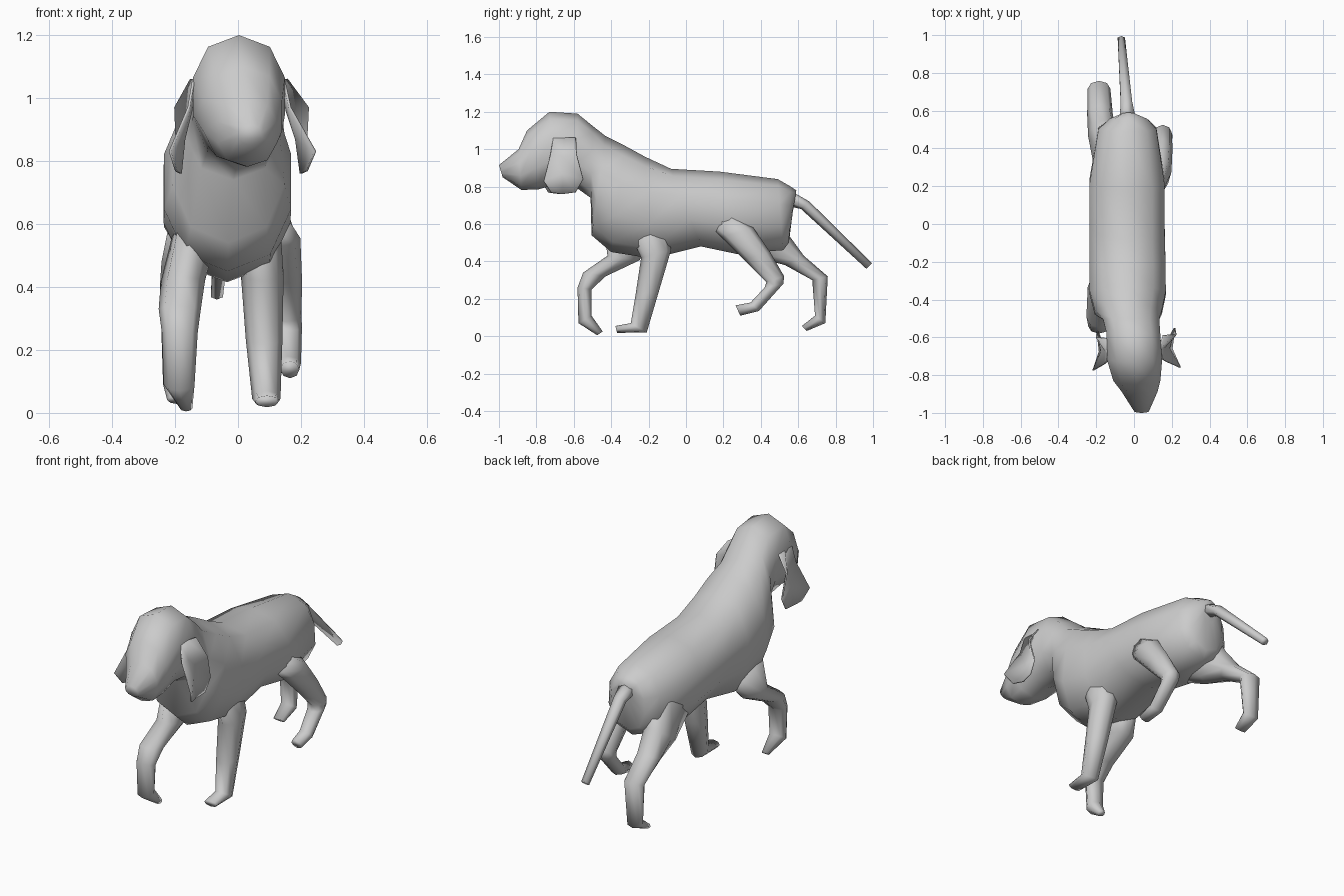
import bpy, bmesh
from math import sin, cos, tau, copysign


def finish(name, bm):
    bmesh.ops.recalc_face_normals(bm, faces=bm.faces[:])
    me = bpy.data.meshes.new(name)
    bm.to_mesh(me)
    bm.free()
    for p in me.polygons:
        p.use_smooth = True
    ob = bpy.data.objects.new(name, me)
    bpy.context.collection.objects.link(ob)
    return ob


def loft(name, rings, sides=8, power=1.0):
    """Each ring: (y, z) of one side outline, (y, z) of the other, centre x, half width."""
    bm = bmesh.new()
    loops = []
    for y0, z0, y1, z1, cx, hw in rings:
        loop = []
        for i in range(sides):
            c, s = cos(tau * i / sides), sin(tau * i / sides)
            s = copysign(abs(s) ** power, s)
            loop.append(bm.verts.new((cx + s * hw,
                                      (y0 + y1) / 2 + c * (y0 - y1) / 2,
                                      (z0 + z1) / 2 + c * (z0 - z1) / 2)))
        loops.append(loop)
    for a, b in zip(loops, loops[1:]):
        for i in range(sides):
            j = (i + 1) % sides
            bm.faces.new((a[i], a[j], b[j], b[i]))
    bm.faces.new(loops[0])
    bm.faces.new(loops[-1])
    return finish(name, bm)


# Torso, neck and head in one skin, from rump to nose
loft("body_and_head", [
    (0.59, 0.78, 0.57, 0.66, -0.03, 0.04),
    (0.56, 0.80, 0.55, 0.50, -0.03, 0.105),
    (0.49, 0.84, 0.52, 0.46, -0.035, 0.16),
    (0.18, 0.88, 0.27, 0.44, -0.037, 0.207),
    (-0.08, 0.895, 0.08, 0.48, -0.037, 0.207),
    (-0.22, 0.96, -0.18, 0.415, -0.035, 0.21),
    (-0.33, 1.02, -0.40, 0.45, -0.033, 0.21),
    (-0.43, 1.07, -0.505, 0.54, -0.03, 0.185),
    (-0.50, 1.125, -0.51, 0.74, -0.015, 0.155),
    (-0.58, 1.19, -0.58, 0.79, -0.003, 0.148),
    (-0.73, 1.20, -0.70, 0.81, 0.003, 0.152),
    (-0.85, 1.10, -0.79, 0.785, 0.015, 0.13),
    (-0.895, 1.0, -0.88, 0.782, 0.03, 0.098),
    (-1.0, 0.915, -0.98, 0.85, 0.04, 0.04),
], sides=10, power=0.82)

# Tail
loft("tail", [
    (0.52, 0.80, 0.53, 0.70, -0.03, 0.055),
    (0.66, 0.72, 0.615, 0.68, -0.04, 0.035),
    (0.995, 0.39, 0.965, 0.36, -0.067, 0.022),
], sides=6)

# Front legs: one planted, one lifted forward with the paw folded back
loft("front_leg_right", [
    (-0.34, 0.64, -0.10, 0.66, 0.06, 0.07),
    (-0.24, 0.42, -0.08, 0.46, 0.077, 0.068),
    (-0.27, 0.22, -0.145, 0.24, 0.083, 0.058),
    (-0.295, 0.07, -0.21, 0.02, 0.09, 0.045),
    (-0.378, 0.055, -0.368, 0.018, 0.092, 0.038),
])
loft("front_leg_left", [
    (-0.44, 0.60, -0.16, 0.52, -0.14, 0.07),
    (-0.42, 0.43, -0.25, 0.405, -0.175, 0.07),
    (-0.55, 0.34, -0.43, 0.32, -0.185, 0.067),
    (-0.58, 0.26, -0.505, 0.25, -0.185, 0.057),
    (-0.575, 0.07, -0.505, 0.11, -0.187, 0.049),
    (-0.475, 0.005, -0.445, 0.025, -0.165, 0.02),
])

# Hind legs: right one swung forward off the ground, left one pushing back
loft("hind_leg_right", [
    (0.16, 0.56, 0.22, 0.67, 0.135, 0.025),
    (0.19, 0.53, 0.36, 0.58, 0.14, 0.058),
    (0.31, 0.41, 0.45, 0.45, 0.15, 0.053),
    (0.43, 0.29, 0.525, 0.32, 0.152, 0.05),
    (0.42, 0.26, 0.52, 0.28, 0.155, 0.048),
    (0.345, 0.18, 0.39, 0.135, 0.16, 0.04),
    (0.265, 0.165, 0.29, 0.11, 0.165, 0.03),
])
loft("hind_leg_left", [
    (0.20, 0.50, 0.44, 0.74, -0.13, 0.085),
    (0.38, 0.42, 0.55, 0.54, -0.165, 0.078),
    (0.53, 0.38, 0.63, 0.43, -0.18, 0.068),
    (0.675, 0.30, 0.758, 0.32, -0.185, 0.06),
    (0.69, 0.11, 0.745, 0.07, -0.19, 0.048),
    (0.62, 0.055, 0.645, 0.028, -0.19, 0.035),
])

# Hanging ears: a folded sheet of three points per row, given thickness
EAR = [
    [(0.145, -0.71, 1.06), (0.14, -0.65, 1.06), (0.155, -0.59, 1.06)],
    [(0.165, -0.725, 0.97), (0.155, -0.66, 0.96), (0.222, -0.585, 0.97)],
    [(0.245, -0.76, 0.83), (0.185, -0.66, 0.87), (0.215, -0.55, 0.84)],
    [(0.218, -0.72, 0.768), (0.20, -0.66, 0.76), (0.21, -0.59, 0.77)],
]


def ear(name, place):
    bm = bmesh.new()
    rows = [[bm.verts.new(place(*p)) for p in row] for row in EAR]
    for a, b in zip(rows, rows[1:]):
        for i in range(2):
            bm.faces.new((a[i], a[i + 1], b[i + 1], b[i]))
    ob = finish(name, bm)
    mod = ob.modifiers.new("thickness", "SOLIDIFY")
    mod.thickness = 0.008
    mod.offset = 0


ear("ear_right", lambda x, y, z: (x, y, z))
ear("ear_left", lambda x, y, z: (-0.145 - (x - 0.15) * 0.75, y - 0.015, z))
